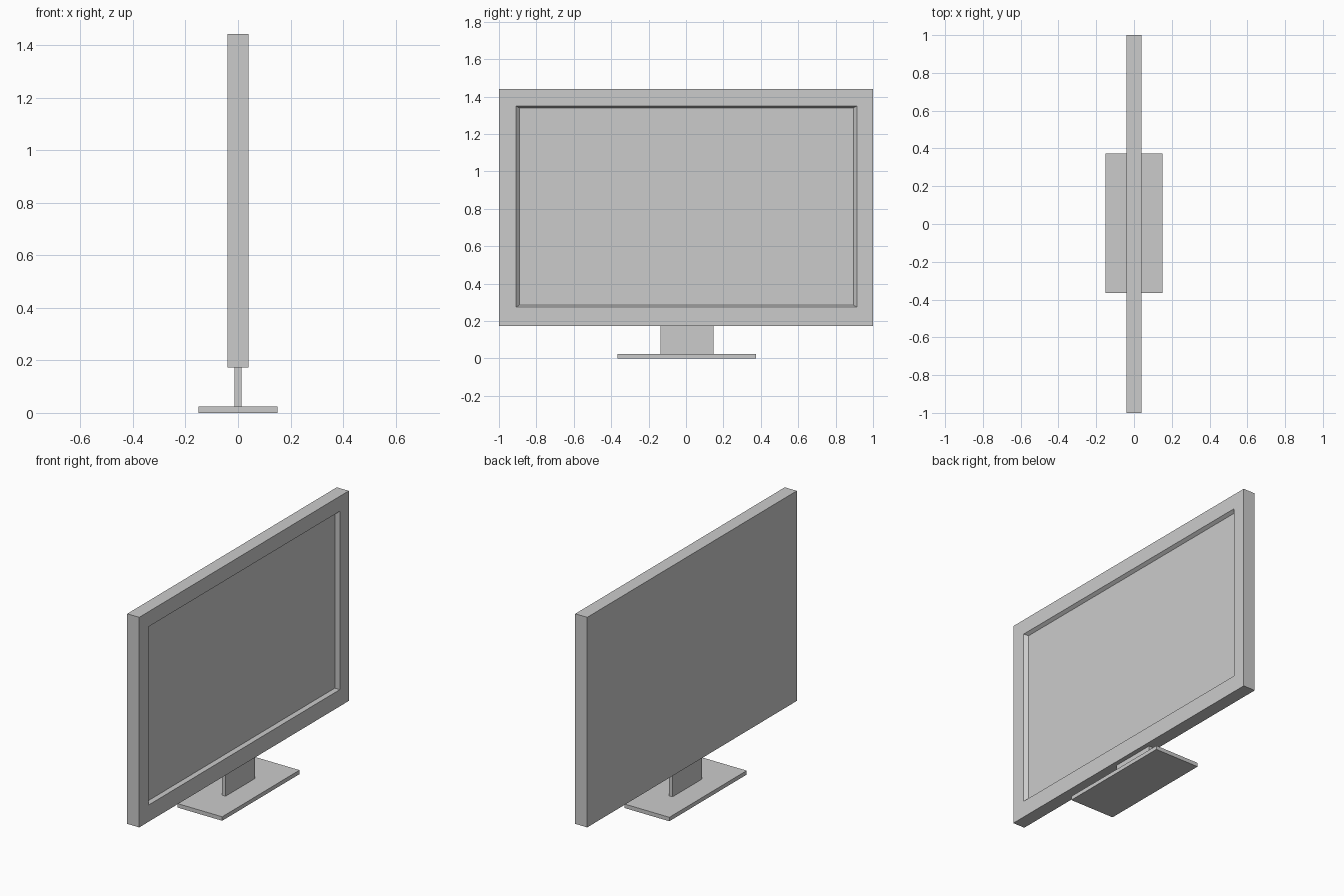
import bpy
import bmesh

if "Cube" in bpy.data.objects:
    bpy.data.objects.remove(bpy.data.objects["Cube"])


def lofted(name, rings):
    """Closed solid through rectangles, each (x, y0, y1, z0, z1)."""
    bm = bmesh.new()
    loops = []
    for x, y0, y1, z0, z1 in rings:
        corners = ((y0, z0), (y1, z0), (y1, z1), (y0, z1))
        loops.append([bm.verts.new((x, y, z)) for y, z in corners])
    for a, b in zip(loops, loops[1:]):
        for i in range(4):
            j = (i + 1) % 4
            bm.faces.new((a[i], a[j], b[j], b[i]))
    bm.faces.new(loops[0][::-1])
    bm.faces.new(loops[-1])
    bmesh.ops.recalc_face_normals(bm, faces=bm.faces)
    mesh = bpy.data.meshes.new(name)
    bm.to_mesh(mesh)
    bm.free()
    obj = bpy.data.objects.new(name, mesh)
    bpy.context.collection.objects.link(obj)
    return obj


def box(name, half_x, y0, y1, z0, z1):
    return lofted(name, [(x, y0, y1, z0, z1) for x in (-half_x, half_x)])


# Panel: back, front frame, then bevelled step down to the recessed screen
lofted("screen_panel", [
    (-0.04, -1.0, 1.0, 0.173, 1.442),
    (0.04, -1.0, 1.0, 0.173, 1.442),
    (0.04, -0.91, 0.915, 0.274, 1.351),
    (0.02, -0.891, 0.895, 0.285, 1.339),
])

# Stand
box("stand_neck", 0.0125, -0.136, 0.146, 0.024, 0.173)
box("stand_base", 0.15, -0.365, 0.373, 0.0, 0.024)
